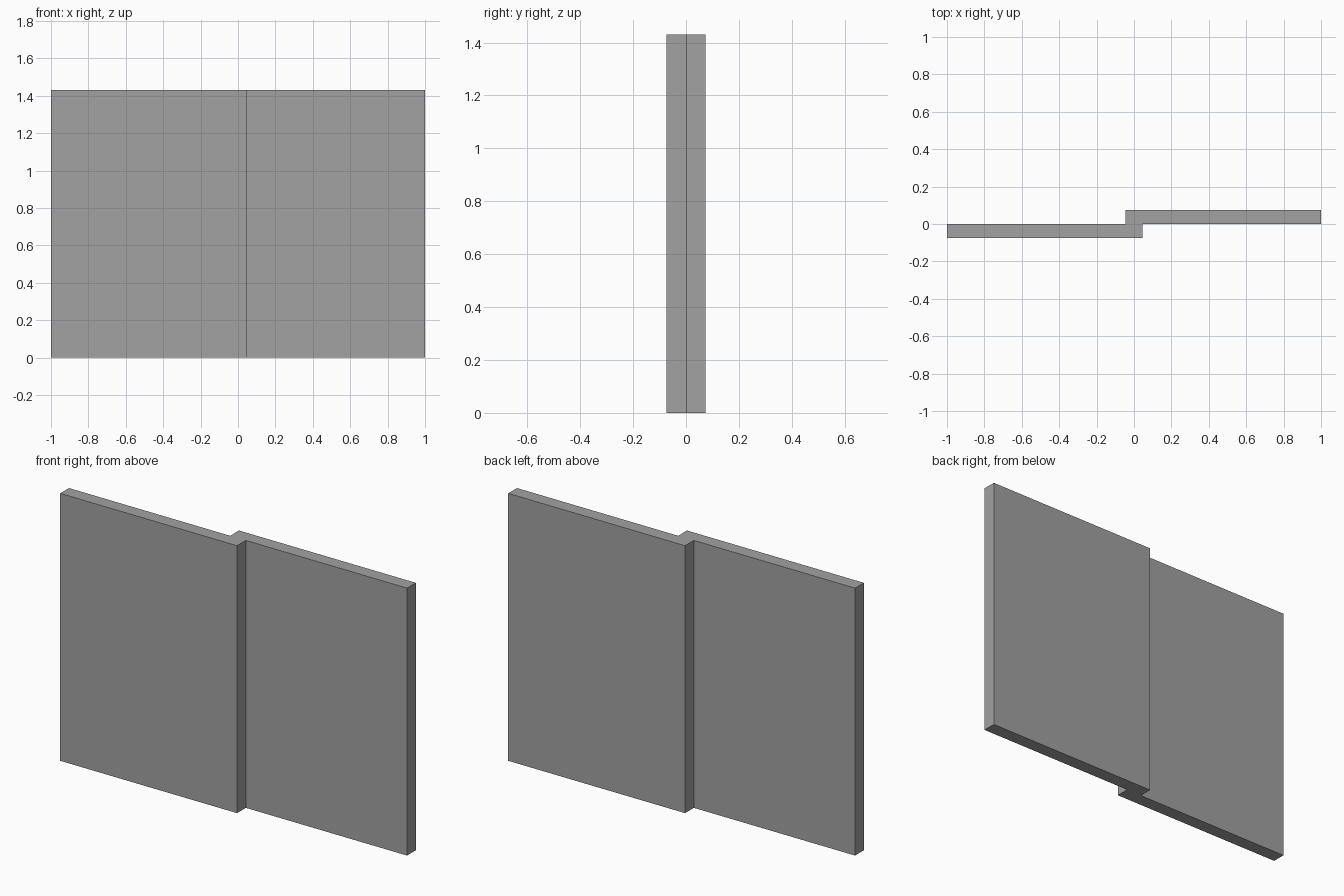
import bpy

if "Cube" in bpy.data.objects:
    bpy.data.objects.remove(bpy.data.objects["Cube"])

HEIGHT = 1.43      # panel height
THICK = 0.074      # panel thickness
OVERLAP = 0.046    # how far each panel passes the centre line

# Dark grey finish shared by both panels
grey = bpy.data.materials.new("dark_grey")
grey.diffuse_color = (0.36, 0.36, 0.36, 1)
grey.use_nodes = True
grey.node_tree.nodes["Principled BSDF"].inputs["Base Color"].default_value = grey.diffuse_color


def box(name, x0, x1, y0, y1, z0, z1):
    bpy.ops.mesh.primitive_cube_add(
        size=1, location=((x0 + x1) / 2, (y0 + y1) / 2, (z0 + z1) / 2))
    ob = bpy.context.object
    ob.name = name
    ob.scale = (x1 - x0, y1 - y0, z1 - z0)
    bpy.ops.object.transform_apply(location=False, rotation=False, scale=True)
    ob.data.materials.append(grey)
    return ob


# Two equal sliding panels, face to face, overlapping at the middle
box("front_left_panel", -1, OVERLAP, -THICK, 0, 0, HEIGHT)
box("back_right_panel", -OVERLAP, 1, 0, THICK, 0, HEIGHT)
